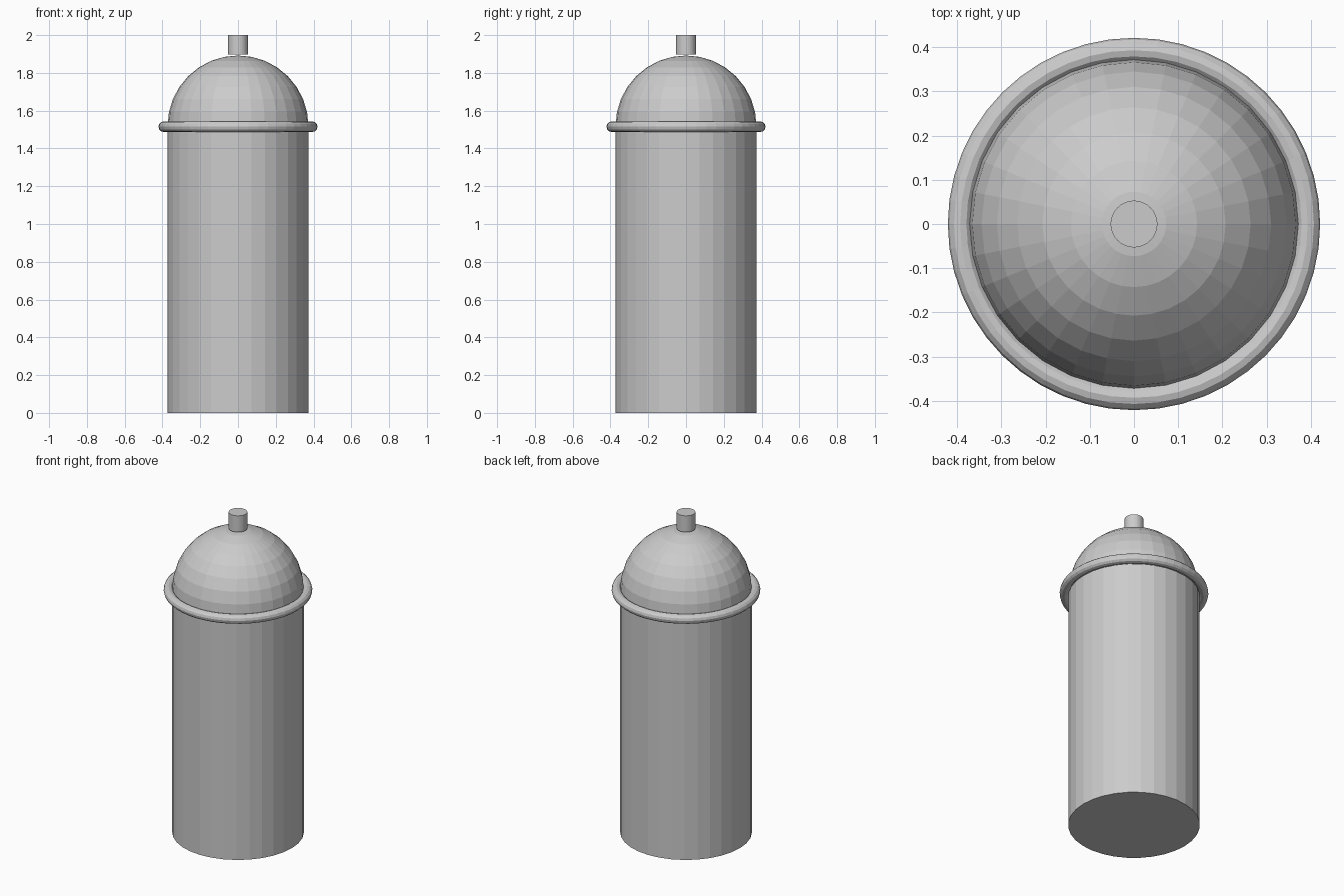
import bpy
import bmesh

if "Cube" in bpy.data.objects:
    bpy.data.objects.remove(bpy.data.objects["Cube"])


def cylinder(name, radius, z0, z1, sides=32):
    bpy.ops.mesh.primitive_cylinder_add(
        vertices=sides, radius=radius, depth=z1 - z0, location=(0, 0, (z0 + z1) / 2))
    bpy.context.object.name = name


# Can body and spray nozzle
cylinder("can_body", 0.373, 0, 1.493)
cylinder("nozzle", 0.053, 1.898, 2.0)

# Rolled rim around the shoulder
bpy.ops.mesh.primitive_torus_add(
    major_radius=0.393, minor_radius=0.028, major_segments=48, minor_segments=12,
    location=(0, 0, 1.515))
bpy.context.object.name = "rim"

# Domed cap: upper half of a sphere, closed underneath
bpy.ops.mesh.primitive_uv_sphere_add(segments=32, ring_count=16, radius=0.373)
dome = bpy.context.object
dome.name = "dome"
bm = bmesh.new()
bm.from_mesh(dome.data)
bmesh.ops.delete(bm, geom=[v for v in bm.verts if v.co.z < -0.001], context='VERTS')
bmesh.ops.holes_fill(bm, edges=[e for e in bm.edges if e.is_boundary], sides=0)
bm.to_mesh(dome.data)
bm.free()
dome.location.z = 1.519
